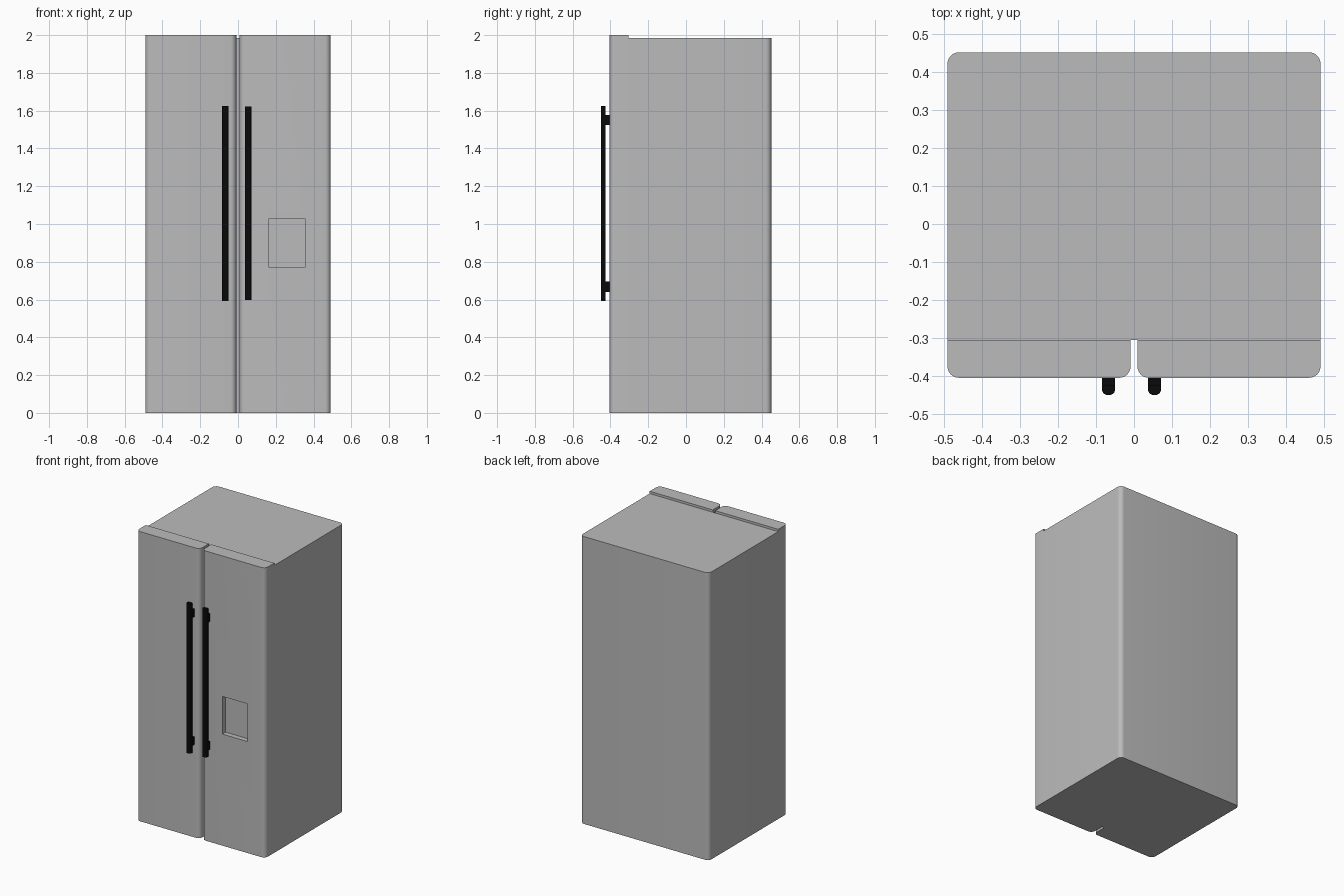
import bpy, bmesh

if "Cube" in bpy.data.objects:
    bpy.data.objects.remove(bpy.data.objects["Cube"], do_unlink=True)


def material(name, rgb):
    m = bpy.data.materials.new(name)
    m.use_nodes = True
    m.diffuse_color = (*rgb, 1)
    m.node_tree.nodes["Principled BSDF"].inputs["Base Color"].default_value = (*rgb, 1)
    return m


steel = material("steel grey", (0.5, 0.5, 0.5))
black = material("handle black", (0.003, 0.003, 0.003))


def block(name, mat, x, y, z, radius=0, rounded=None):
    """Box between the given limits; upright edges on the 'front' or 'back' are rounded."""
    bm = bmesh.new()
    bmesh.ops.create_cube(bm, size=1)
    for v in bm.verts:
        v.co = [lim[1] if c > 0 else lim[0] for c, lim in zip(v.co, (x, y, z))]
    if rounded:
        side = y[0] if rounded == "front" else y[1]
        edges = [e for e in bm.edges
                 if abs(e.verts[0].co.z - e.verts[1].co.z) > 1e-4
                 and all(abs(v.co.y - side) < 1e-4 for v in e.verts)]
        bmesh.ops.bevel(bm, geom=edges, offset=radius, segments=8,
                        profile=0.5, affect='EDGES')
    mesh = bpy.data.meshes.new(name)
    bm.to_mesh(mesh)
    bm.free()
    mesh.materials.append(mat)
    ob = bpy.data.objects.new(name, mesh)
    bpy.context.collection.objects.link(ob)
    return ob


def activate(ob):
    bpy.ops.object.select_all(action='DESELECT')
    ob.select_set(True)
    bpy.context.view_layer.objects.active = ob


BACK, SEAM, FACE = 0.452, -0.305, -0.405

# Cabinet and the two doors
cabinet = block("cabinet", steel, (-0.491, 0.491), (SEAM, BACK), (0, 1.984), 0.03, "back")
right_door = block("right_door", steel, (-0.491, -0.009), (FACE, SEAM), (0, 2), 0.03, "front")
left_door = block("left_door", steel, (0.009, 0.491), (FACE, SEAM), (0, 2), 0.03, "front")
parts = [cabinet, right_door, left_door]

# Dispenser recess in the left door
cutter = block("dispenser_cutter", steel, (0.165, 0.355), (FACE - 0.05, FACE + 0.035), (0.77, 1.03))
cutter.hide_render = True
cut = left_door.modifiers.new("dispenser_recess", 'BOOLEAN')
cut.operation = 'DIFFERENCE'
cut.solver = 'EXACT'
cut.object = cutter
activate(left_door)
bpy.ops.object.modifier_apply(modifier=cut.name)
bpy.data.objects.remove(cutter, do_unlink=True)

# Handles: a rounded bar on two stand-offs
for side, cx, low, high in (("right", -0.067, 0.592, 1.626), ("left", 0.054, 0.598, 1.621)):
    x = (cx - 0.017, cx + 0.017)
    parts.append(block(side + "_handle_bar", black, x, (-0.45, -0.425),
                       (low, high), 0.014, "front"))
    for place, z in (("lower", (0.64, 0.695)), ("upper", (1.523, 1.578))):
        parts.append(block(f"{side}_handle_{place}_mount", black, x, (-0.426, FACE + 0.002), z))

for ob in parts:
    activate(ob)
    bpy.ops.object.shade_smooth_by_angle()
